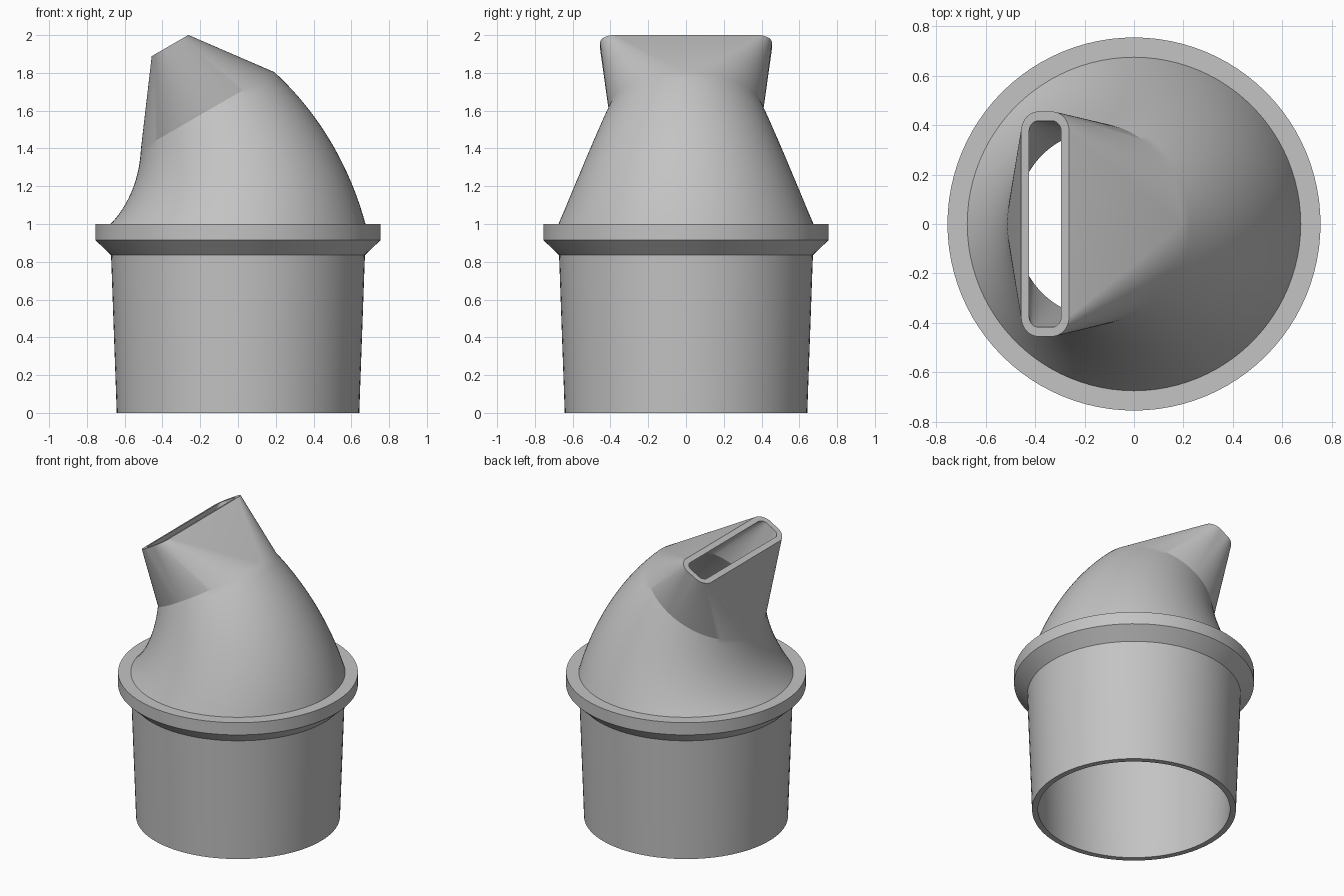
import bpy, bmesh
from math import sin, cos, pi, radians
from mathutils import Vector

cube = bpy.data.objects.get("Cube")
if cube:
    bpy.data.objects.remove(cube)

grey = bpy.data.materials.new("plain grey")
grey.use_nodes = True
colour = (0.55, 0.55, 0.55, 1)
grey.diffuse_color = colour
grey.node_tree.nodes["Principled BSDF"].inputs["Base Color"].default_value = colour

STEPS = 24        # segments per quarter turn
BEND = 1.2        # radius of the curved centreline
TILT = radians(30)
WALL = 0.0375


def ring(centre, tilt, hx, hy, r):
    """Rounded rectangle tilted about y; a circle when hx = hy = r."""
    u, v = Vector((cos(tilt), 0, sin(tilt))), Vector((0, 1, 0))
    points = []
    for q, (sx, sy) in enumerate(((1, 1), (-1, 1), (-1, -1), (1, -1))):
        for i in range(STEPS + 1):
            a = (q + i / STEPS) * pi / 2
            points.append(centre + u * (sx * (hx - r) + r * cos(a))
                          + v * (sy * (hy - r) + r * sin(a)))
    return points


def loft(name, rings):
    """Skin neighbouring rings, collapsing doubled points into triangles."""
    bm = bmesh.new()
    rows = [[bm.verts.new(p) for p in points] for points in rings]
    for a, b in zip(rows, rows[1:]):
        for i in range(len(a)):
            j = (i + 1) % len(a)
            bm.faces.new((a[i], a[j], b[j], b[i]))
    bmesh.ops.remove_doubles(bm, verts=bm.verts[:], dist=1e-5)
    mesh = bpy.data.meshes.new(name)
    bm.to_mesh(mesh)
    bm.free()
    mesh.materials.append(grey)
    obj = bpy.data.objects.new(name, mesh)
    bpy.context.collection.objects.link(obj)
    bpy.ops.object.select_all(action='DESELECT')
    obj.select_set(True)
    bpy.context.view_layer.objects.active = obj
    bpy.ops.object.shade_smooth_by_angle(angle=radians(20))
    return obj


# Tapered hollow socket with a chamfered flange
profile = [(0.675 - WALL, 1.0), (0.672 - WALL, 0.835), (0.642 - WALL, 0),
           (0.642, 0), (0.672, 0.835), (0.755, 0.915), (0.755, 1.0), (0.675, 1.0)]
loft("socket_and_flange", [ring(Vector((0, 0, z)), 0, r, r, r) for r, z in profile])


# Bent tapering neck that ends in a slot-shaped mouth
def bend_rings(inset, count=20):
    rings = []
    for i in range(count + 1):
        f = i / count
        t = TILT * f
        r = 0.675 + (0.408 - 0.675) * f - inset
        rings.append(ring(Vector((BEND * (cos(t) - 1), 0, 1 + BEND * sin(t))), t, r, r, r))
    return rings


mouth = Vector((BEND * (cos(TILT) - 1), 0, 1 + BEND * sin(TILT)))
mouth += Vector((-sin(TILT), 0, cos(TILT))) * 0.398
outer_slot = ring(mouth, TILT, 0.112, 0.455, 0.08)
inner_slot = ring(mouth, TILT, 0.112 - WALL, 0.455 - WALL, 0.08 - WALL)
loft("bent_neck_and_slot",
     bend_rings(0) + [outer_slot, inner_slot] + bend_rings(WALL)[::-1])
